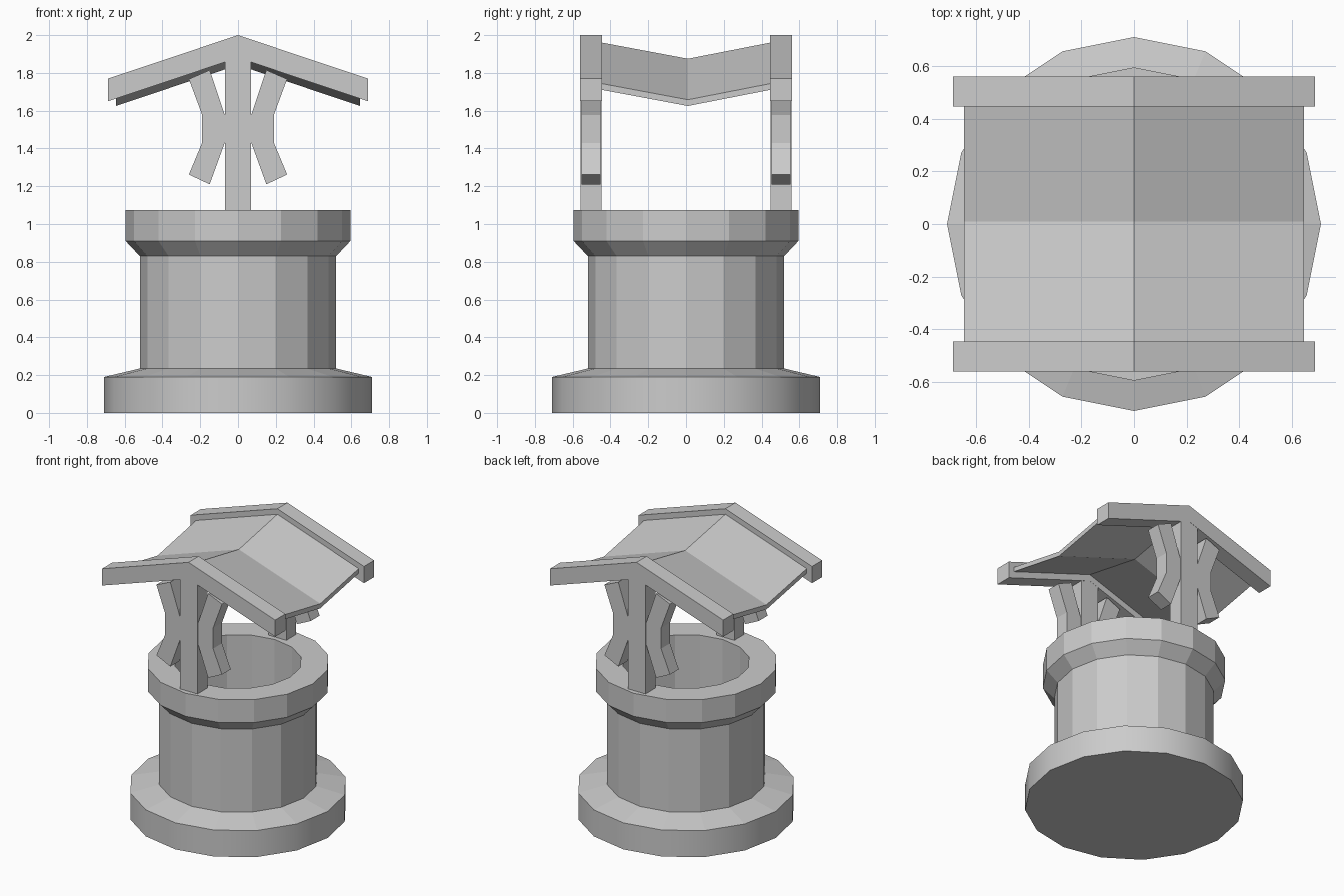
import bpy, bmesh
from math import sin, cos, pi

if "Cube" in bpy.data.objects:
    bpy.data.objects.remove(bpy.data.objects["Cube"])


def make_object(name, bm):
    bmesh.ops.recalc_face_normals(bm, faces=bm.faces)
    mesh = bpy.data.meshes.new(name)
    bm.to_mesh(mesh)
    bm.free()
    obj = bpy.data.objects.new(name, mesh)
    bpy.context.collection.objects.link(obj)
    return obj


def lathe(name, profile, sides, smooth_bands=()):
    bm = bmesh.new()
    rings = [[bm.verts.new((r * sin(2 * pi * i / sides), r * cos(2 * pi * i / sides), z))
              for i in range(sides)] for r, z in profile]
    for b, (lo, hi) in enumerate(zip(rings, rings[1:])):
        for i in range(sides):
            j = (i + 1) % sides
            bm.faces.new((lo[i], lo[j], hi[j], hi[i])).smooth = b in smooth_bands
    bm.faces.new(rings[0])
    bm.faces.new(rings[-1])
    return make_object(name, bm)


def extrude_xz(name, outline, y, half):
    # Flat outline in the xz plane, given thickness along y
    bm = bmesh.new()
    face = bm.faces.new([bm.verts.new((x, y - half, z)) for x, z in outline])
    new = bmesh.ops.extrude_face_region(bm, geom=[face])["geom"]
    bmesh.ops.translate(bm, vec=(0, 2 * half, 0),
                        verts=[v for v in new if isinstance(v, bmesh.types.BMVert)])
    return make_object(name, bm)


# Round stone well: flared foot, drum, overhanging rim and open shaft
lathe("well_wall", [(0.71, 0), (0.71, 0.19), (0.52, 0.235), (0.52, 0.83),
                    (0.595, 0.91), (0.595, 1.075), (0.415, 1.075), (0.415, 0.24)],
      16, smooth_bands=(0,))

beam = [(0, 2.0), (0.687, 1.77), (0.687, 1.65), (0, 1.88), (-0.687, 1.65), (-0.687, 1.77)]
post = [(-0.07, 1.07), (0.07, 1.07), (0.07, 1.865), (0, 1.89), (-0.07, 1.865)]
brace = [(0.07, 1.43), (0.15, 1.21), (0.26, 1.262), (0.19, 1.43),
         (0.19, 1.578), (0.26, 1.767), (0.15, 1.815), (0.07, 1.578)]

# Gable frames at front and back: post, sloped beams and bent braces
for label, y in (("front", -0.503), ("back", 0.503)):
    extrude_xz(label + "_gable_beam", beam, y, 0.057)
    extrude_xz(label + "_post", post, y, 0.056)
    for side, s in (("left", -1), ("right", 1)):
        extrude_xz(f"{label}_{side}_brace", [(s * x, z) for x, z in brace], y, 0.05)

# Roof: thin gabled slab whose ridge sags in the middle
bm = bmesh.new()
section = [(0, 1.875), (0.645, 1.658), (0.645, 1.625), (0, 1.842), (-0.645, 1.625), (-0.645, 1.658)]
loops = [[bm.verts.new((x, y, z + dz)) for x, z in section]
         for y, dz in ((-0.46, 0.088), (0.01, 0), (0.46, 0.088))]
for a, b in zip(loops, loops[1:]):
    for i in range(6):
        j = (i + 1) % 6
        bm.faces.new((a[i], a[j], b[j], b[i]))
bm.faces.new(loops[0])
bm.faces.new(loops[-1])
make_object("roof", bm)
